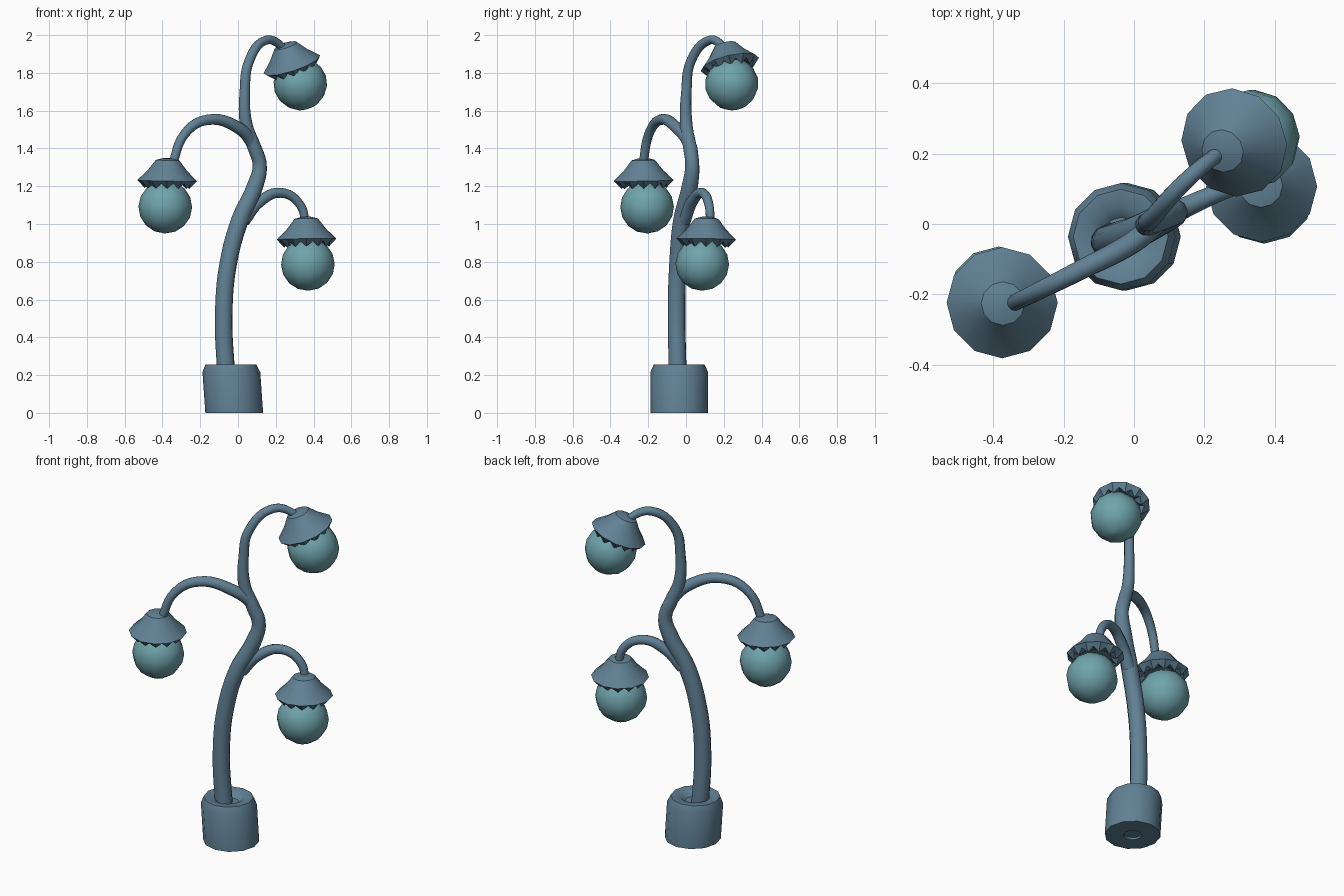
import bpy, bmesh
from math import sin, cos, pi, radians
from mathutils import Vector

if "Cube" in bpy.data.objects:
    bpy.data.objects.remove(bpy.data.objects["Cube"])


def material(name, rgb):
    m = bpy.data.materials.new(name)
    m.diffuse_color = (*rgb, 1)
    m.use_nodes = True
    m.node_tree.nodes["Principled BSDF"].inputs["Base Color"].default_value = m.diffuse_color
    return m


SLATE = material("slate_metal", (0.12, 0.22, 0.30))
TEAL = material("teal_glass", (0.16, 0.37, 0.41))


def finish(ob, mat, angle=40):
    ob.data.materials.append(mat)
    bpy.ops.object.select_all(action='DESELECT')
    ob.select_set(True)
    bpy.context.view_layer.objects.active = ob
    bpy.ops.object.shade_smooth_by_angle(angle=radians(angle))


def lathe(name, profile, mat, segs=12, zigzag=None, angle=40):
    """Spin (radius, z) rings; zigzag maps a ring index to its odd-vertex (radius, z)."""
    bm = bmesh.new()
    n = segs * 2 if zigzag else segs
    rings = []
    for k, (r, z) in enumerate(profile):
        ring = []
        for i in range(n):
            rr, zz = r, z
            if zigzag and i % 2:
                rr, zz = zigzag.get(k, (r * cos(pi / segs), z))
            a = 2 * pi * i / n
            ring.append(bm.verts.new((rr * cos(a), rr * sin(a), zz)))
        rings.append(ring)
    for a, b in zip(rings, rings[1:]):
        for i in range(n):
            j = (i + 1) % n
            bm.faces.new((a[i], a[j], b[j], b[i]))
    bm.faces.new(rings[0])
    bm.faces.new(rings[-1])
    bmesh.ops.recalc_face_normals(bm, faces=bm.faces)
    me = bpy.data.meshes.new(name)
    bm.to_mesh(me)
    bm.free()
    ob = bpy.data.objects.new(name, me)
    bpy.context.collection.objects.link(ob)
    finish(ob, mat, angle)
    return ob


def tube(name, pts):
    """Smooth tapering tube through (x, y, z, radius) points."""
    cu = bpy.data.curves.new(name, 'CURVE')
    cu.dimensions = '3D'
    cu.bevel_depth = 1
    cu.bevel_resolution = 4
    cu.resolution_u = 6
    cu.use_fill_caps = True
    sp = cu.splines.new('BEZIER')
    sp.bezier_points.add(len(pts) - 1)
    for bp, (x, y, z, r) in zip(sp.bezier_points, pts):
        bp.co = (x, y, z)
        bp.radius = r
        bp.handle_left_type = bp.handle_right_type = 'AUTO'
    ob = bpy.data.objects.new(name, cu)
    bpy.context.collection.objects.link(ob)
    bpy.ops.object.select_all(action='DESELECT')
    ob.select_set(True)
    bpy.context.view_layer.objects.active = ob
    bpy.ops.object.convert(target='MESH')
    finish(bpy.context.object, SLATE, 50)


# Leaning pot base, with a dished top around the stem
base = lathe("base", [(0.05, 0.012), (0.05, 0), (0.153, 0), (0.153, 0.215),
                      (0.135, 0.255), (0.085, 0.252), (0.055, 0.225)], SLATE)
for v in base.data.vertices:
    v.co.x -= 0.07 * v.co.z
base.location = (-0.02, -0.036, 0)

# Main stem, running up into the top hook
tube("stem", [(-0.04, -0.04, 0.02, 0.048), (-0.065, -0.045, 0.25, 0.048),
              (-0.075, -0.05, 0.55, 0.047), (-0.05, -0.042, 0.8, 0.047),
              (0.01, -0.022, 1.02, 0.047), (0.09, 0.02, 1.2, 0.044),
              (0.115, 0.033, 1.31, 0.038), (0.085, 0.02, 1.41, 0.037),
              (0.045, 0.002, 1.52, 0.034), (0.036, 0.002, 1.7, 0.028),
              (0.058, 0.025, 1.86, 0.026), (0.145, 0.12, 1.972, 0.024),
              (0.22, 0.185, 1.95, 0.022), (0.262, 0.212, 1.89, 0.022)])

# Side branches
tube("left_branch", [(0.112, 0.035, 1.33, 0.034), (0.08, 0.02, 1.42, 0.034),
                     (0.0, -0.05, 1.51, 0.032), (-0.16, -0.135, 1.552, 0.028),
                     (-0.28, -0.195, 1.48, 0.025), (-0.352, -0.23, 1.30, 0.023)])
tube("right_branch", [(0.03, -0.01, 1.02, 0.036), (0.11, 0.03, 1.115, 0.031),
                      (0.23, 0.085, 1.165, 0.026), (0.33, 0.122, 1.1, 0.024),
                      (0.36, 0.127, 0.97, 0.022)])

# Lamps: scalloped cap plus glass globe, turned to the hanging direction
CAP = [(0.025, 0.118), (0.062, 0.108), (0.105, 0.052), (0.158, 0.0),
       (0.118, -0.042), (0.09, -0.01)]
GLOBE = [(0.14 * sin(pi * k / 8) + 0.002, 0.14 * cos(pi * k / 8)) for k in range(9)]

LAMPS = [("left", (-0.375, -0.224, 1.23), (-0.385, -0.206, 1.09), (-0.02, 0.02, -1)),
         ("right", (0.363, 0.107, 0.92), (0.37, 0.086, 0.787), (0.02, -0.02, -1)),
         ("top", (0.285, 0.232, 1.845), (0.33, 0.242, 1.742), (0.33, 0.24, -1))]
for side, rim, centre, down in LAMPS:
    turn = Vector((0, 0, 1)).rotation_difference(-Vector(down)).to_euler()
    cap = lathe(side + "_lamp_cap", CAP, SLATE, zigzag={4: (0.128, -0.012)}, angle=35)
    cap.location, cap.rotation_euler = rim, turn
    globe = lathe(side + "_globe", GLOBE, TEAL, angle=60)
    globe.location, globe.rotation_euler = centre, turn
